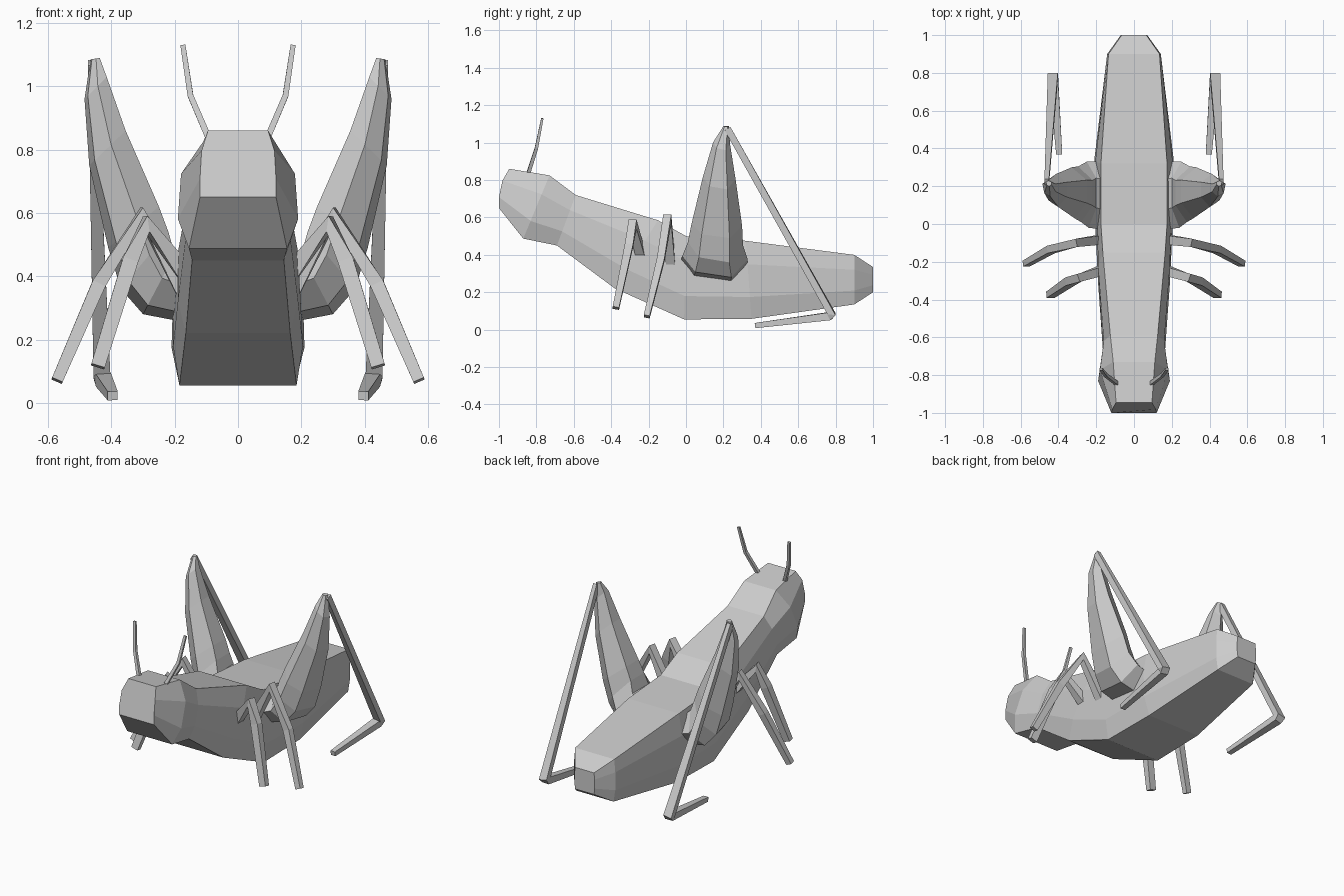
import bpy, bmesh
from mathutils import Vector

if "Cube" in bpy.data.objects:
    bpy.data.objects.remove(bpy.data.objects["Cube"])


def loft(name, rings, mirror=False):
    """Skin closed rings of points and cap both ends."""
    bm = bmesh.new()
    rows = [[bm.verts.new(p) for p in ring] for ring in rings]
    n = len(rows[0])
    for a, b in zip(rows, rows[1:]):
        for i in range(n):
            j = (i + 1) % n
            bm.faces.new((a[i], a[j], b[j], b[i]))
    bm.faces.new(rows[0])
    bm.faces.new(rows[-1])
    bmesh.ops.recalc_face_normals(bm, faces=bm.faces)
    me = bpy.data.meshes.new(name)
    bm.to_mesh(me)
    bm.free()
    ob = bpy.data.objects.new(name, me)
    bpy.context.collection.objects.link(ob)
    if mirror:
        ob.modifiers.new("Mirror", 'MIRROR')
    return ob


def limb(name, path, ref):
    """Four-sided limb; path holds (x, y, z, half_width, half_depth along ref)."""
    pts = [Vector(p[:3]) for p in path]
    rings = []
    for i, p in enumerate(pts):
        t = Vector()
        if i > 0:
            t += (p - pts[i - 1]).normalized()
        if i < len(pts) - 1:
            t += (pts[i + 1] - p).normalized()
        side = t.cross(ref).normalized()
        up = side.cross(t).normalized()
        w, d = path[i][3:]
        rings.append([p + side * w * a + up * d * b
                      for a, b in ((1, 1), (-1, 1), (-1, -1), (1, -1))])
    return loft(name, rings, True)


# Body: top (y, z), bottom (y, z), half widths from top to bottom
stations = [
    ((-.945, .86), (-1.0, .65), (.095, .115, .12, .12)),
    ((-.73, .825), (-.87, .487), (.11, .18, .19, .155)),
    ((-.59, .72), (-.69, .45), (.125, .16, .165, .145)),
    ((-.15, .585), (-.38, .22), (.165, .19, .19, .165)),
    ((.0, .50), (-.01, .055), (.175, .195, .205, .185)),
    ((.32, .475), (.35, .058), (.175, .205, .21, .18)),
    ((.90, .40), (.90, .135), (.135, .142, .142, .13)),
    ((1.0, .335), (1.0, .20), (.065, .07, .07, .065)),
]
rings = []
for (ty, tz), (by, bz), widths in stations:
    half = []
    for w, f in zip(widths, (0, .3, .72, 1)):
        y = ty + (by - ty) * f
        if ty < -.9:                      # bulge the face forward
            y -= .02 * (f == .3) + .016 * (f == .72)
        half.append((w, max(y, -1.0), tz + (bz - tz) * f))
    rings.append(half + [(-x, y, z) for x, y, z in reversed(half)])
loft("body", rings)

# Hind thigh: inner (x, z), outer (x, z), front y, back y
thigh = [
    ((.16, .44), (.17, .255), -.03, .33),
    ((.20, .47), (.30, .28), -.02, .33),
    ((.22, .54), (.37, .36), .01, .305),
    ((.25, .62), (.41, .49), .03, .30),
    ((.355, .86), (.47, .75), .09, .265),
    ((.415, 1.03), (.485, .96), .145, .235),
    ((.437, 1.09), (.466, 1.085), .20, .23),
]
rings = []
for (ix, iz), (ox, oz), f, b in thigh:
    rings.append([(ix + (ox - ix) * s, f + (b - f) * t, iz + (oz - iz) * s)
                  for s, t in ((0, .3), (0, .75), (.5, 1), (1, .75), (.85, .2), (.4, 0))])
loft("hind_thigh", rings, True)

# Hind shin and foot
limb("hind_shin", [(.462, .222, 1.075, .018, .012), (.43, .778, .085, .022, .027),
                   (.425, .765, .072, .022, .024), (.396, .37, .022, .014, .016)],
     Vector((1, 0, 0)))

# Walking legs
Y = Vector((0, 1, 0))
limb("front_leg", [(.15, -.24, .39, .03, .025), (.29, -.285, .565, .025, .022),
                   (.34, -.305, .45, .025, .022), (.443, -.375, .115, .022, .017)], Y)
limb("middle_leg", [(.15, -.08, .32, .03, .025), (.305, -.10, .592, .025, .022),
                    (.44, -.135, .375, .022, .02), (.572, -.21, .07, .018, .016)], Y)

# Antennae
limb("antenna", [(.09, -.845, .83, .01, .01), (.15, -.80, .97, .009, .009),
                 (.174, -.768, 1.13, .008, .006)], Y)
